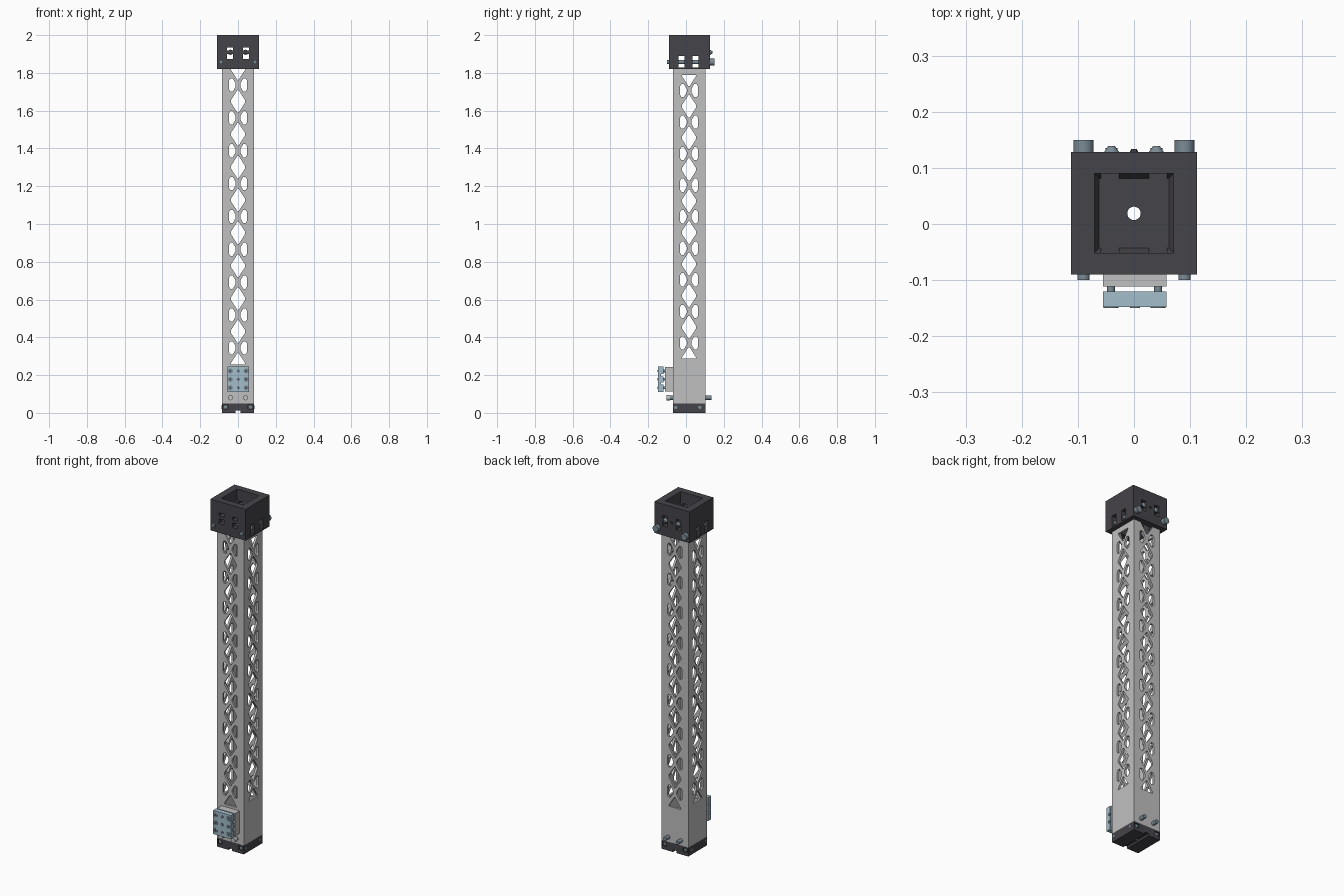
import bpy, bmesh, math
from mathutils import Matrix, Vector

if "Cube" in bpy.data.objects:
    bpy.data.objects.remove(bpy.data.objects["Cube"])


def material(name, rgb):
    m = bpy.data.materials.new(name)
    m.use_nodes = True
    m.diffuse_color = (*rgb, 1)
    m.node_tree.nodes["Principled BSDF"].inputs["Base Color"].default_value = (*rgb, 1)
    return m


GREY = material("light grey", (0.53, 0.53, 0.53))
DARK = material("charcoal", (0.06, 0.057, 0.067))
BLUE = material("pale blue", (0.36, 0.51, 0.6))
STEEL = material("blue steel", (0.2, 0.26, 0.3))


def finish(bm, name, mat):
    bmesh.ops.recalc_face_normals(bm, faces=bm.faces)
    me = bpy.data.meshes.new(name)
    bm.to_mesh(me)
    bm.free()
    ob = bpy.data.objects.new(name, me)
    bpy.context.collection.objects.link(ob)
    if mat:
        me.materials.append(mat)
    return ob


def add_box(bm, x, y, z):
    size = [b - a for a, b in (x, y, z)]
    mid = Vector([(a + b) / 2 for a, b in (x, y, z)])
    bmesh.ops.create_cube(bm, size=1, matrix=Matrix.Translation(mid) @ Matrix.Diagonal((*size, 1)))


def boxes(name, mat, *specs):
    bm = bmesh.new()
    for s in specs:
        add_box(bm, *s)
    return finish(bm, name, mat)


def rod(name, mat, x, y0, y1, z, r, tip=None, sides=20):
    # Cylinder or cone frustum along y
    bm = bmesh.new()
    bmesh.ops.create_cone(bm, cap_ends=True, segments=sides, radius1=r, radius2=tip or r,
                          depth=abs(y1 - y0))
    turn = Matrix.Rotation(-math.pi / 2 if y1 > y0 else math.pi / 2, 4, "X")
    bm.transform(Matrix.Translation((x, (y0 + y1) / 2, z)) @ turn)
    ob = finish(bm, name, mat)
    bpy.ops.object.select_all(action="DESELECT")
    ob.select_set(True)
    bpy.context.view_layer.objects.active = ob
    bpy.ops.object.shade_smooth_by_angle(angle=math.radians(35))
    return ob


def cut(ob, cutter):
    cutter.hide_render = True
    mod = ob.modifiers.new("cut", "BOOLEAN")
    mod.operation = "DIFFERENCE"
    mod.solver = "EXACT"
    mod.object = cutter
    bpy.ops.object.select_all(action="DESELECT")
    bpy.context.view_layer.objects.active = ob
    ob.select_set(True)
    bpy.ops.object.modifier_apply(modifier=mod.name)
    bpy.data.objects.remove(cutter)


def prism(bm, points, along_x):
    # Extrude a (sideways, z) outline right through the column
    def place(u, z, d):
        return (d, YC + u, z) if along_x else (u, YC + d, z)
    rings = [[bm.verts.new(place(u, z, d)) for u, z in points] for d in (-0.2, 0.2)]
    bm.faces.new(rings[0])
    bm.faces.new(rings[1][::-1])
    n = len(points)
    for i in range(n):
        j = (i + 1) % n
        bm.faces.new((rings[0][i], rings[1][i], rings[1][j], rings[0][j]))


def lattice(low, high, along_x, cells=9):
    # Diamonds on the pitch lines, half diamonds at the ends, paired holes between
    bm = bmesh.new()
    pitch = (high - low) / cells
    w, h = 0.038, 0.06
    top = [(w, 0.006), (0.003, h), (-0.003, h), (-w, 0.006)]
    side = [(0.012, 0.008), (0.028, 0.035), (0.04, 0.035), (0.047, 0.024)]
    side += [(u, -z) for u, z in reversed(side)]
    for i in range(cells + 1):
        z0 = low + i * pitch
        if i == 0:
            shape = [(w, 0)] + top + [(-w, 0)]
        elif i == cells:
            shape = [(w, 0)] + [(u, -z) for u, z in top] + [(-w, 0)]
        else:
            shape = top + [(u, -z) for u, z in reversed(top)]
        prism(bm, [(u, z + z0) for u, z in shape], along_x)
        if i < cells:
            for s in (-1, 1):
                prism(bm, [(s * u, z + z0 + pitch / 2) for u, z in side], along_x)
    return finish(bm, "lattice_cutter", None)


YC = 0.016          # column centre in depth
HALF = 0.086        # column half width
WALL = 0.012


def square(half, z):
    return ((-half, half), (YC - half, YC + half), z)


# Hollow column with lattice cut through all four walls
column = boxes("column", GREY, square(HALF, (0.05, 1.825)))
cut(column, boxes("bore", None, square(HALF - WALL, (0, 1.9))))
cut(column, lattice(0.257, 1.823, False))
cut(column, lattice(0.287, 1.79, True))

# Top cap: thick walls, a socket above and below a pierced floor
CY = 0.019
cap = boxes("top_cap", DARK, ((-0.112, 0.112), (-0.09, 0.128), (1.82, 2.0)))
inner = ((-0.07, 0.07), (CY - 0.071, CY + 0.071))
cut(cap, boxes("sockets", None, (*inner, (1.917, 2.1)), (*inner, (1.7, 1.901))))
cut(cap, boxes("front_slots", None, *[
    ((s * 0.043 - 0.016, s * 0.043 + 0.016), (-0.3, 0.3), z)
    for s in (-1, 1) for z in ((1.874, 1.9005), (1.9175, 1.935))]))
cut(cap, boxes("side_slots", None, *[
    ((-0.3, 0.3), (y - 0.016, y + 0.016), (1.828, 1.89)) for y in (-0.024, 0.05)]))


def round_hole(ob, z):
    bm = bmesh.new()
    bmesh.ops.create_cone(bm, cap_ends=True, segments=24, radius1=0.012, radius2=0.012,
                          depth=0.12, matrix=Matrix.Translation((0, CY, z)))
    cut(ob, finish(bm, "hole_cutter", None))


round_hole(cap, 1.91)

# Sloped lining at the foot of the upper socket
bm = bmesh.new()
rings = []
for half, z in ((0.071, 1.935), (0.062, 1.917), (0.071, 1.917)):
    rings.append([bm.verts.new((sx * half, CY + sy * half, z))
                  for sx, sy in ((-1, -1), (1, -1), (1, 1), (-1, 1))])
for a in range(3):
    for i in range(4):
        j, b = (i + 1) % 4, (a + 1) % 3
        bm.faces.new((rings[a][i], rings[a][j], rings[b][j], rings[b][i]))
lining = finish(bm, "socket_lining", DARK)
cut(lining, boxes("lining_slots", None, *[
    ((s * 0.043 - 0.016, s * 0.043 + 0.016), (-0.3, 0.3), (1.9, 1.95)) for s in (-1, 1)]))

# Base with corner recesses, bottom grooves and a drain hole
base = boxes("base", DARK, square(HALF, (0, 0.052)))
cut(base, boxes("grooves", None, ((-0.012, 0.012), (-0.3, 0.3), (-0.1, 0.012))))
cut(base, boxes("corner_recesses", None, *[
    ((s * 0.066 - 0.014, s * 0.066 + 0.014), (y - 0.008, y + 0.008), (0.02, 0.042))
    for s in (-1, 1) for y in (YC - HALF, YC + HALF)]))
round_hole(base, 0.03)

for s, tag in ((1, "left"), (-1, "right")):
    # Clamp bolts through the cap
    rod(f"clamp_bolt_{tag}", STEEL, s * 0.09, -0.1, 0.135, 1.857, 0.011)
    rod(f"clamp_bolt_head_{tag}", STEEL, s * 0.09, 0.127, 0.15, 1.857, 0.018)
    # Domed screws on the back of the cap
    rod(f"back_screw_{tag}", STEEL, s * 0.04, 0.127, 0.139, 1.909, 0.014, 0.006)
    # Lower cross bolts
    rod(f"cross_bolt_{tag}", STEEL, s * 0.04, -0.102, 0.135, 0.08, 0.011)
    rod(f"cross_bolt_tip_{tag}", GREY, s * 0.04, -0.103, -0.085, 0.08, 0.0135)
    # Base screws in the recesses and on the sides
    for y, d in ((YC - HALF, 1), (YC + HALF, -1)):
        rod(f"base_screw_{tag}", STEEL, s * 0.066, y + d * 0.003, y + d * 0.012, 0.031, 0.009)
    for y in (-0.055, 0.073):
        pin = rod(f"side_pin_{tag}", STEEL, 0, -0.002, 0.002, 0, 0.009)
        pin.rotation_euler = (0, 0, math.pi / 2)
        pin.location = (s * HALF, y, 0.029)
rod("back_centre_pin", DARK, 0, 0.127, 0.134, 1.909, 0.008, 0.005, 8)

# Terminal block: mounting plate, spacers, slab and a grid of screws
boxes("mounting_plate", GREY, ((-0.055, 0.058), (-0.111, -0.069), (0.113, 0.243)))
slab = boxes("terminal_slab", BLUE, ((-0.055, 0.058), (-0.148, -0.12), (0.11, 0.246)))
cut(slab, boxes("slab_notches", None, *[
    ((-0.2, 0.2), (-0.132, -0.1), (z - 0.006, z + 0.006)) for z in (0.155, 0.199)]))
for row in range(3):
    z = 0.133 + row * 0.0445
    for x in (-0.041, 0.002, 0.043):
        r = 0.009 if abs(x) < 0.01 else 0.0135
        rod("terminal_screw", STEEL, x, -0.145, -0.1495, z, r)
        rod("screw_socket", DARK, x, -0.148, -0.15, z, r * 0.45, sides=6)
        if r > 0.01:
            rod("spacer_post", STEEL, x, -0.125, -0.105, z, 0.007)
